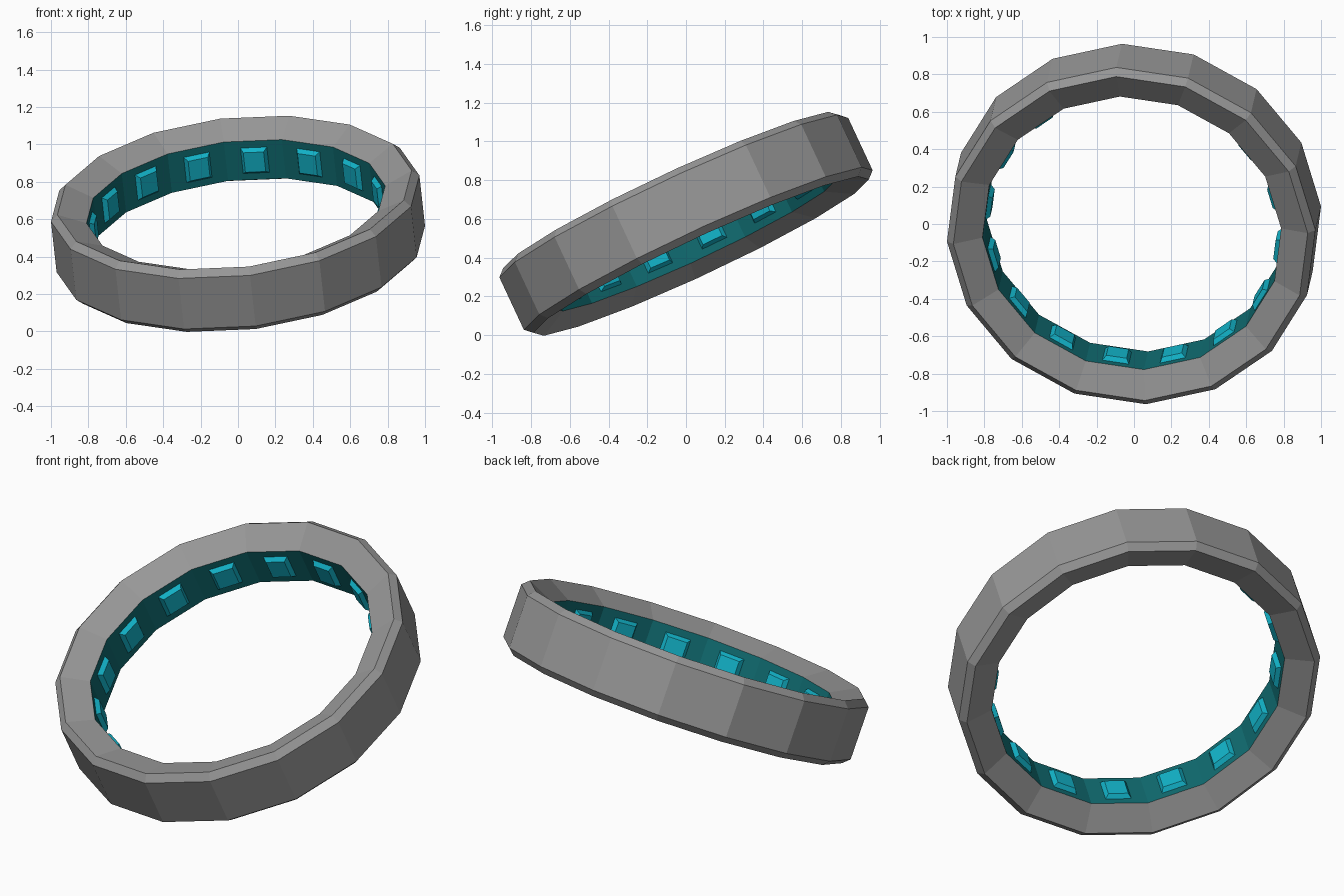
import bpy, bmesh, math
from mathutils import Matrix, Vector

if "Cube" in bpy.data.objects:
    bpy.data.objects.remove(bpy.data.objects["Cube"])

SIDES = 16
STEP = 2 * math.pi / SIDES
START = math.radians(4.6)
CENTRE = Vector((0, 0, 0.575))

# Tilted frame of the ring: axis n, in-plane directions u and v
n = Vector((-0.10, -0.42, 0.90)).normalized()
u = (Vector((1, 0, 0)) - n * n.x).normalized()
v = n.cross(u)
tilt = Matrix((u, v, n)).transposed()


def material(name, colour):
    m = bpy.data.materials.new(name)
    m.diffuse_color = (*colour, 1)
    m.use_nodes = True
    m.node_tree.nodes["Principled BSDF"].inputs["Base Color"].default_value = m.diffuse_color
    return m


grey = material("grey shell", (0.31, 0.31, 0.31))
dark_teal = material("dark teal lining", (0.005, 0.145, 0.16))
teal = material("bright teal", (0.006, 0.45, 0.58))


def finish(bm, name, mats):
    bmesh.ops.recalc_face_normals(bm, faces=bm.faces)
    mesh = bpy.data.meshes.new(name)
    bm.to_mesh(mesh)
    bm.free()
    for m in mats:
        mesh.materials.append(m)
    obj = bpy.data.objects.new(name, mesh)
    bpy.context.collection.objects.link(obj)
    return obj


def place(radius, angle, height, side=0.0):
    p = Vector((radius * math.cos(angle) - side * math.sin(angle),
                radius * math.sin(angle) + side * math.cos(angle), height))
    return tilt @ p + CENTRE


# Ring: chamfered outer wall, sloping shoulders, flat inner lining
profile = [(0.805, -0.115), (0.955, -0.185), (0.993, -0.15),
           (0.993, 0.15), (0.955, 0.185), (0.805, 0.115)]
bm = bmesh.new()
rings = [[bm.verts.new(place(r, START + i * STEP, h)) for r, h in profile]
         for i in range(SIDES)]
count = len(profile)
for i in range(SIDES):
    a, b = rings[i], rings[(i + 1) % SIDES]
    for k in range(count):
        j = (k + 1) % count
        face = bm.faces.new((a[k], b[k], b[j], a[j]))
        face.material_index = 1 if k == count - 1 else 0
finish(bm, "ring_band", [grey, dark_teal])

# Raised bevelled tiles, one on each inner facet
apothem = 0.805 * math.cos(STEP / 2)
corners = [(-1, -1), (1, -1), (1, 1), (-1, 1)]
for i in range(SIDES):
    angle = START + (i + 0.5) * STEP
    bm = bmesh.new()
    base = [bm.verts.new(place(apothem + 0.004, angle, y * 0.078, x * 0.074)) for x, y in corners]
    top = [bm.verts.new(place(apothem - 0.024, angle, y * 0.058, x * 0.055)) for x, y in corners]
    bm.faces.new(base)
    bm.faces.new(top)
    for k in range(4):
        j = (k + 1) % 4
        bm.faces.new((base[k], base[j], top[j], top[k]))
    finish(bm, f"inner_tile_{i + 1}", [teal])
